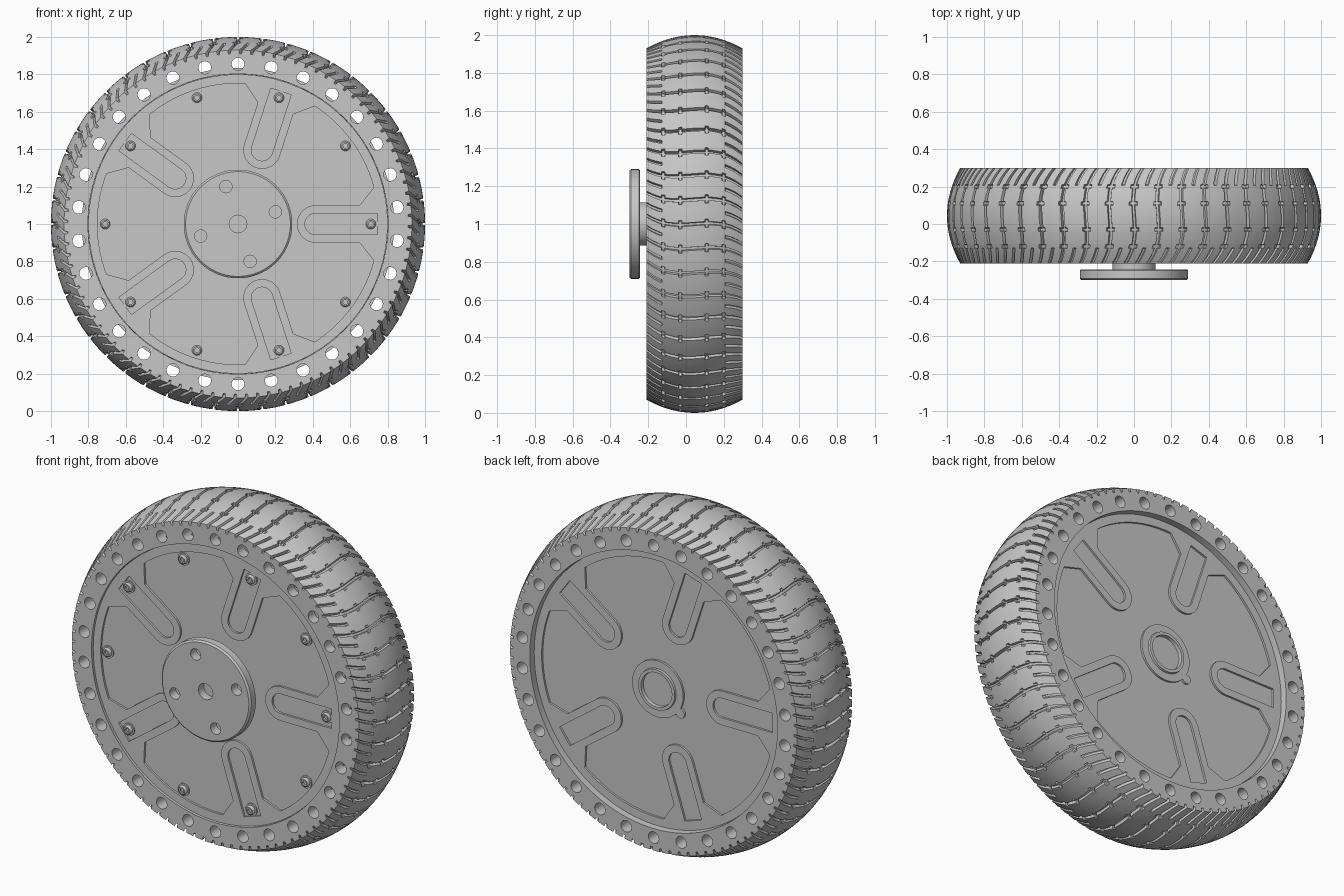
import bpy, bmesh
from math import sin, cos, pi, radians

if "Cube" in bpy.data.objects:
    bpy.data.objects.remove(bpy.data.objects["Cube"], do_unlink=True)

grey = bpy.data.materials.new("plain grey")
grey.use_nodes = True
grey.diffuse_color = (0.57, 0.57, 0.57, 1)
grey.node_tree.nodes["Principled BSDF"].inputs["Base Color"].default_value = grey.diffuse_color


def pt(r, a, y):
    """Point at radius r and angle a around the axle, at depth y."""
    return (r * cos(a), y, 1 + r * sin(a))


def activate(ob):
    bpy.ops.object.select_all(action="DESELECT")
    ob.select_set(True)
    bpy.context.view_layer.objects.active = ob


def finish(ob):
    ob.data.materials.clear()
    ob.data.materials.append(grey)
    activate(ob)
    bpy.ops.object.shade_smooth_by_angle(angle=radians(32))
    return ob


def add_rings(bm, rings, closed):
    """Bridge equal rings of points; cap the ends unless the section is closed."""
    loops = [[bm.verts.new(p) for p in ring] for ring in rings]
    pairs = list(zip(loops, loops[1:]))
    if closed:
        pairs.append((loops[-1], loops[0]))
    else:
        bm.faces.new(loops[0])
        bm.faces.new(loops[-1])
    n = len(loops[0])
    for a, b in pairs:
        for i in range(n):
            j = (i + 1) % n
            bm.faces.new((a[i], a[j], b[j], b[i]))


def to_object(name, bm):
    bmesh.ops.recalc_face_normals(bm, faces=bm.faces)
    me = bpy.data.meshes.new(name)
    bm.to_mesh(me)
    bm.free()
    ob = bpy.data.objects.new(name, me)
    bpy.context.collection.objects.link(ob)
    return ob


def lathe(name, profile, steps=96, closed=False):
    bm = bmesh.new()
    add_rings(bm, [[pt(r, 2 * pi * i / steps, y) for i in range(steps)]
                   for r, y in profile], closed)
    return finish(to_object(name, bm))


def drill(ob, holes, y0, y1):
    """Cut cylinders given as (radius of ring, angle, hole radius)."""
    bm = bmesh.new()
    for ring, a, hole in holes:
        cx, _, cz = pt(ring, a, 0)
        add_rings(bm, [[(cx + hole * cos(t * pi / 12), y, cz + hole * sin(t * pi / 12))
                        for t in range(24)] for y in (y0, y1)], False)
    cutter = to_object("hole_cutter", bm)
    cutter.hide_render = True
    mod = ob.modifiers.new("holes", "BOOLEAN")
    mod.operation, mod.solver, mod.object = "DIFFERENCE", "EXACT", cutter
    activate(ob)
    bpy.ops.object.modifier_apply(modifier=mod.name)
    bpy.data.objects.remove(cutter, do_unlink=True)
    finish(ob)


# Tyre: crowned tread with wavy main grooves, cross ticks and short edge grooves
FRONT, BACK, MID = -0.21, 0.30, 0.045
HALF = (BACK - FRONT) / 2
PITCHES, DEPTH = 48, 0.02
pitch = 2 * pi / PITCHES
ticks = (-0.12, -0.03, 0.11, 0.20)
main = [s * c for s in (-1, 1) for c in (0.022, 0.019, 0.009, 0.006)]
minor = [pitch / 2 + c for c in (-0.009, -0.006, 0.006, 0.009)]
columns = sorted([(c, True) for c in main] + [(c, False) for c in minor])
fill = [FRONT + (BACK - FRONT) * i / 16 for i in range(17)]
rows = [(y, False) for y in fill if all(abs(y - t) > 0.013 for t in ticks)]
rows += [(t + s * d, d < 0.008) for t in ticks for s in (-1, 1) for d in (0.010, 0.007)]
rows.sort()


def groove(c, is_main, y, in_tick):
    if is_main:
        return DEPTH if abs(c) < 0.007 or (in_tick and abs(c) < 0.02) else 0
    at_edge = y < ticks[0] - 0.008 or y > ticks[-1] + 0.008
    return DEPTH if at_edge and abs(c - pitch / 2) < 0.007 else 0


def tread_ring(y, in_tick=False, radius=None):
    t = (y - MID) / HALF
    sway = 0.02 * t - 0.07 * t ** 3
    return [pt(radius or 1 - 0.07 * t * t - groove(c, m, y, in_tick),
               k * pitch + c + sway, y)
            for k in range(PITCHES) for c, m in columns]


bm = bmesh.new()
sections = [tread_ring(FRONT, radius=r) for r in (0.802, 0.9)]
sections += [tread_ring(y, tick) for y, tick in rows]
sections += [tread_ring(BACK, radius=r) for r in (0.9, 0.802)]
add_rings(bm, sections, True)
tyre = to_object("tyre", bm)
drill(tyre, [(0.855, pi / 2 + k * pi / 15, 0.034) for k in range(30)], -0.4, 0.5)

# Hub drum between the two covers, with a wider barrel under the tyre
FRONT_PANEL, BACK_PANEL, RELIEF = -0.185, 0.25, 0.012
lathe("hub_drum", [(0.3, FRONT_PANEL), (0.8, FRONT_PANEL), (0.8, -0.15), (0.835, -0.15),
                   (0.835, 0.22), (0.8, 0.22), (0.8, BACK_PANEL), (0.3, BACK_PANEL)], 128)


# Cover relief: rim ring with five fingers, each with a rounded slot
def turned(points, k):
    a = k * 2 * pi / 5
    return [(u * cos(a) - v * sin(a), u * sin(a) + v * cos(a)) for u, v in points]


def bend(width, centre=0.415, n=14):
    """Half circle pointing to the axle."""
    return [(centre - width * sin(pi * i / n), -width * cos(pi * i / n)) for i in range(n + 1)]


def cover_relief(name, y, turn):
    cu = bpy.data.curves.new(name, "CURVE")
    cu.dimensions, cu.fill_mode, cu.extrude = "2D", "BOTH", RELIEF / 2
    circle = [(0.8 * cos(i * pi / 64), 0.8 * sin(i * pi / 64)) for i in range(128)]
    edge = [(0.726, -0.195), (0.65, -0.1)] + bend(0.1) + [(0.65, 0.1), (0.726, 0.195)]
    edge += [(0.752 * cos(radians(a)), 0.752 * sin(radians(a))) for a in range(18, 56, 3)]
    slot = [(0.745, -0.057)] + bend(0.057) + [(0.745, 0.057)]
    panel = [p for k in range(5) for p in turned(edge, k)]
    for points in [circle, panel] + [turned(slot, k) for k in range(5)]:
        sp = cu.splines.new("POLY")
        sp.points.add(len(points) - 1)
        for q, (u, v) in zip(sp.points, points):
            q.co = (u, v, 0, 1)
        sp.use_cyclic_u = True
    ob = bpy.data.objects.new(name, cu)
    bpy.context.collection.objects.link(ob)
    ob.location, ob.rotation_euler = (0, y, 1), (pi / 2, 0, turn)
    activate(ob)
    bpy.ops.object.convert(target="MESH")
    finish(bpy.context.object)


cover_relief("front_cover_relief", FRONT_PANEL - RELIEF / 2, 0)
cover_relief("back_cover_relief", BACK_PANEL + RELIEF / 2, pi)

# Ten socket-head bolts around the front cover
bolt = lathe("cover_bolt_1", [(0.036, 0.004), (0.036, -0.008), (0.027, -0.008), (0.025, -0.018),
                              (0.02, -0.023), (0.012, -0.023), (0.012, -0.012)], 24)
for k in range(10):
    ob = bolt if k == 0 else bolt.copy()
    if k:
        ob.name = f"cover_bolt_{k + 1}"
        bpy.context.collection.objects.link(ob)
    x, y, z = pt(0.71, k * pi / 5, FRONT_PANEL)
    ob.location = (x, y, z - 1)

# Mounting flange on a short stem
lathe("flange_stem", [(0.115, FRONT_PANEL + 0.01), (0.115, -0.25)], 64)
flange = lathe("mounting_flange", [(0.284, -0.243), (0.29, -0.249), (0.29, -0.291),
                                   (0.284, -0.297), (0.28, -0.30)][:4] + [(0.28, -0.30)])
drill(flange, [(0.21, radians(18) + k * pi / 2, 0.033) for k in range(4)] + [(0, 0, 0.047)],
      -0.4, -0.2)

# Axle boss on the back, with a small cable nub
b = BACK_PANEL
lathe("axle_boss", [(0.165, b - 0.01), (0.165, b + 0.012), (0.12, b + 0.012), (0.118, b + 0.024),
                    (0.1, b + 0.024), (0.098, b + 0.004)], 64)
nub = lathe("cable_nub", [(0.028, b - 0.01), (0.028, b + 0.012)], 20)
nub.location = (-0.145, 0, -0.105)
